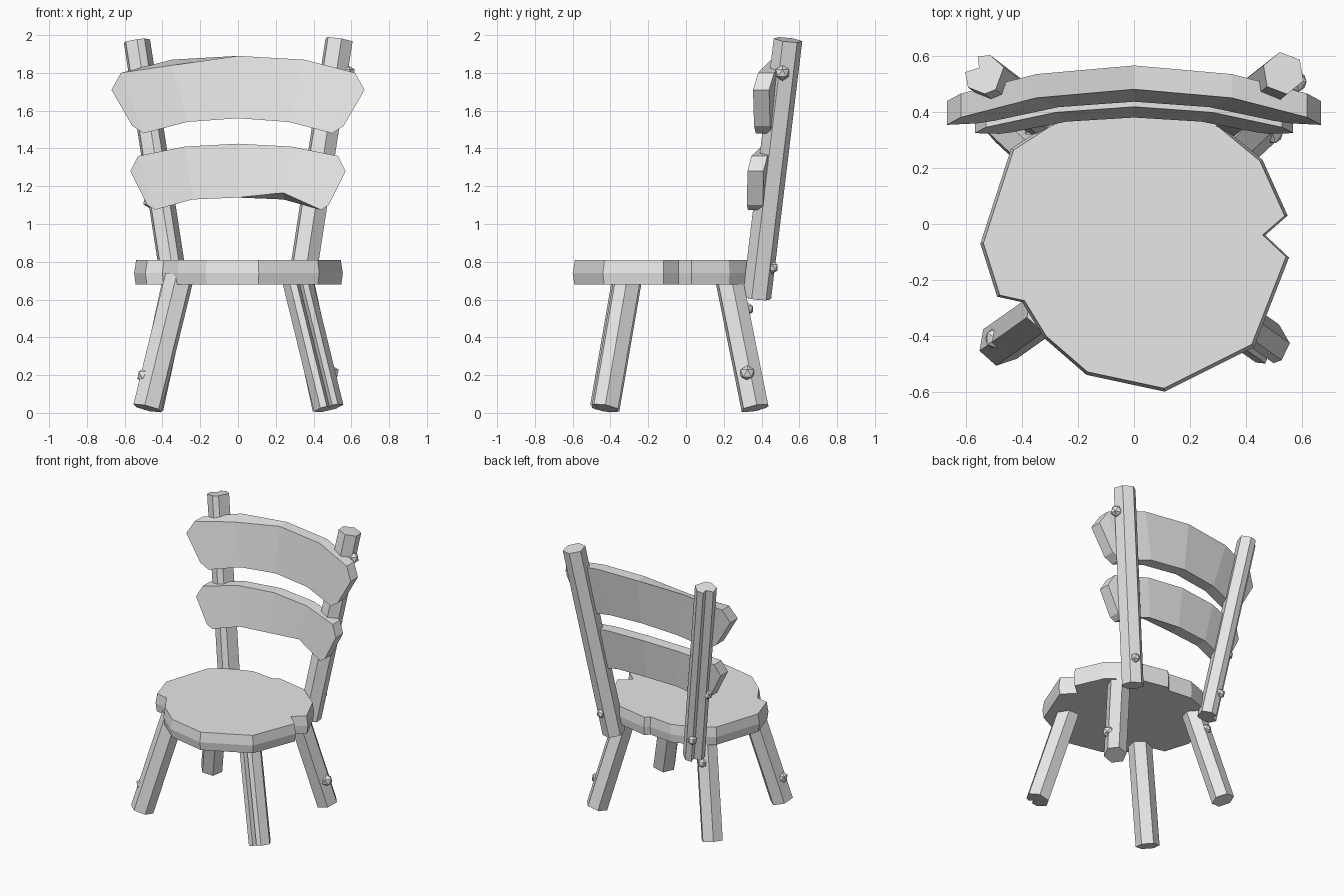
import bpy, bmesh, math
from mathutils import Vector

if "Cube" in bpy.data.objects:
    bpy.data.objects.remove(bpy.data.objects["Cube"], do_unlink=True)

GREY = (0.8, 0.8, 0.8, 1)
mat = bpy.data.materials.new("plain grey")
mat.use_nodes = True
mat.diffuse_color = GREY
mat.node_tree.nodes["Principled BSDF"].inputs["Base Color"].default_value = GREY


def finish(name, bm):
    bmesh.ops.recalc_face_normals(bm, faces=bm.faces)
    mesh = bpy.data.meshes.new(name)
    bm.to_mesh(mesh)
    bm.free()
    mesh.materials.append(mat)
    obj = bpy.data.objects.new(name, mesh)
    bpy.context.collection.objects.link(obj)
    return obj


def loft(name, rings):
    """Join equal rings of points into a closed solid."""
    bm = bmesh.new()
    loops = [[bm.verts.new(p) for p in ring] for ring in rings]
    n = len(loops[0])
    for a, b in zip(loops, loops[1:]):
        for i in range(n):
            j = (i + 1) % n
            bm.faces.new((a[i], a[j], b[j], b[i]))
    bm.faces.new(loops[0][::-1])
    bm.faces.new(loops[-1])
    return finish(name, bm)


def polygon(radius, turn, sides=6):
    return [(radius * math.cos(math.radians(turn) + math.tau * i / sides),
             radius * math.sin(math.radians(turn) + math.tau * i / sides)) for i in range(sides)]


def beam(name, start, end, section):
    """Log with square-cut ends running between two points."""
    start, end = Vector(start), Vector(end)
    axis = (end - start).normalized()
    u = (Vector((1, 0, 0)) - axis * axis.x).normalized()
    v = axis.cross(u)
    return loft(name, [[p + u * a + v * b for a, b in section] for p in (start, end)])


def knot(name, place, radius=0.042):
    bm = bmesh.new()
    bmesh.ops.create_icosphere(bm, subdivisions=1, radius=radius)
    obj = finish(name, bm)
    obj.location = place
    return obj


# Seat: chipped round slab with a slight belly on the rim
outline = [(0.11, -0.6), (0.43, -0.44), (0.555, -0.12), (0.47, -0.04), (0.55, 0.03),
           (0.46, 0.23), (0.29, 0.37), (0.05, 0.42), (0.02, 0.39), (-0.16, 0.41),
           (-0.3, 0.36), (-0.44, 0.27), (-0.55, -0.07), (-0.49, -0.26), (-0.4, -0.28),
           (-0.32, -0.41), (-0.17, -0.54)]
loft("seat", [[(x * s, y * s, z) for x, y in outline]
              for s, z in ((0.985, 0.68), (1, 0.74), (0.98, 0.81))])

# Splayed legs; the left front one has a long split
split_section = [(0.08, 0.0), (0.04, 0.07), (-0.04, 0.07), (-0.08, 0.0),
                 (-0.045, -0.065), (-0.01, -0.07), (0.005, -0.03), (0.02, -0.07), (0.05, -0.06)]
for side, sx in (("left", 1), ("right", -1)):
    front = split_section if sx > 0 else polygon(0.08, 20)
    beam(f"{side}_front_leg", (sx * 0.48, -0.43, 0.025), (sx * 0.31, -0.31, 0.72), front)
    beam(f"{side}_back_leg", (sx * 0.47, 0.365, 0.025), (sx * 0.32, 0.225, 0.72),
         polygon(0.077, 10))

# Back posts; the right one has a groove along its length
grooved = [(-0.07, 0.01), (-0.02, 0.025), (-0.025, 0.065), (0.02, 0.07),
           (0.07, 0.025), (0.04, -0.055), (0.0, -0.07), (-0.06, -0.045)]
beam("left_post", (0.325, 0.375, 0.61), (0.535, 0.54, 1.975), polygon(0.077, 40))
beam("right_post", (-0.325, 0.375, 0.61), (-0.535, 0.535, 1.97), grooved)


def slat(name, top, bottom, outer, chip_row, chip_x, chip_dz):
    """Bowed board; top, bottom and outer list points of the left half."""
    def full(half):
        return [(-x, z) for x, z in reversed(half[1:])] + half

    bm = bmesh.new()

    def pair(x, z, chip=0):
        y = 0.40 + 0.135 * (z - 1.28) - 0.23 * x * x
        return (bm.verts.new((x, y, z + chip)), bm.verts.new((x, y + 0.085, z)))

    rows = {}
    for row, half in (("top", top), ("bottom", bottom)):
        rows[row] = [pair(x, z, chip_dz if row == chip_row and x == chip_x else 0)
                     for x, z in full(half)]
    up, low = rows["top"], rows["bottom"]
    ends = [[pair(sx * x, z) for x, z in outer] for sx in (-1, 1)]
    cells = [(up[i], up[i + 1], low[i + 1], low[i]) for i in range(len(up) - 1)]
    cells += [(up[0], low[0], *reversed(ends[0])), (up[-1], *ends[1], low[-1])]
    for cell in cells:
        for layer in (0, 1):
            bm.faces.new([p[layer] for p in cell])
    rim = up + ends[1] + low[::-1] + ends[0][::-1]
    for a, b in zip(rim, rim[1:] + rim[:1]):
        bm.faces.new((a[0], b[0], b[1], a[1]))
    return finish(name, bm)


# Two back boards, each with a chipped front edge
slat("upper_slat", [(0, 1.89), (0.35, 1.87), (0.62, 1.80)],
     [(0, 1.56), (0.27, 1.54), (0.50, 1.48)], [(0.67, 1.71), (0.56, 1.52)],
     "top", -0.35, -0.03)
slat("lower_slat", [(0, 1.425), (0.28, 1.41), (0.53, 1.36)],
     [(0, 1.14), (0.24, 1.13), (0.44, 1.075)], [(0.57, 1.28), (0.48, 1.10)],
     "bottom", 0.24, 0.035)

# Knots on legs and posts
knot("right_front_leg_knot", (-0.495, -0.41, 0.2))
knot("left_back_leg_knot", (0.495, 0.325, 0.21))
knot("right_back_leg_knot", (-0.36, 0.325, 0.55), 0.035)
knot("left_post_top_knot", (0.58, 0.51, 1.80))
knot("left_post_low_knot", (0.37, 0.455, 0.77), 0.035)
knot("right_post_low_knot", (-0.37, 0.455, 0.77), 0.035)
knot("right_post_middle_knot", (-0.47, 0.42, 1.12), 0.035)
